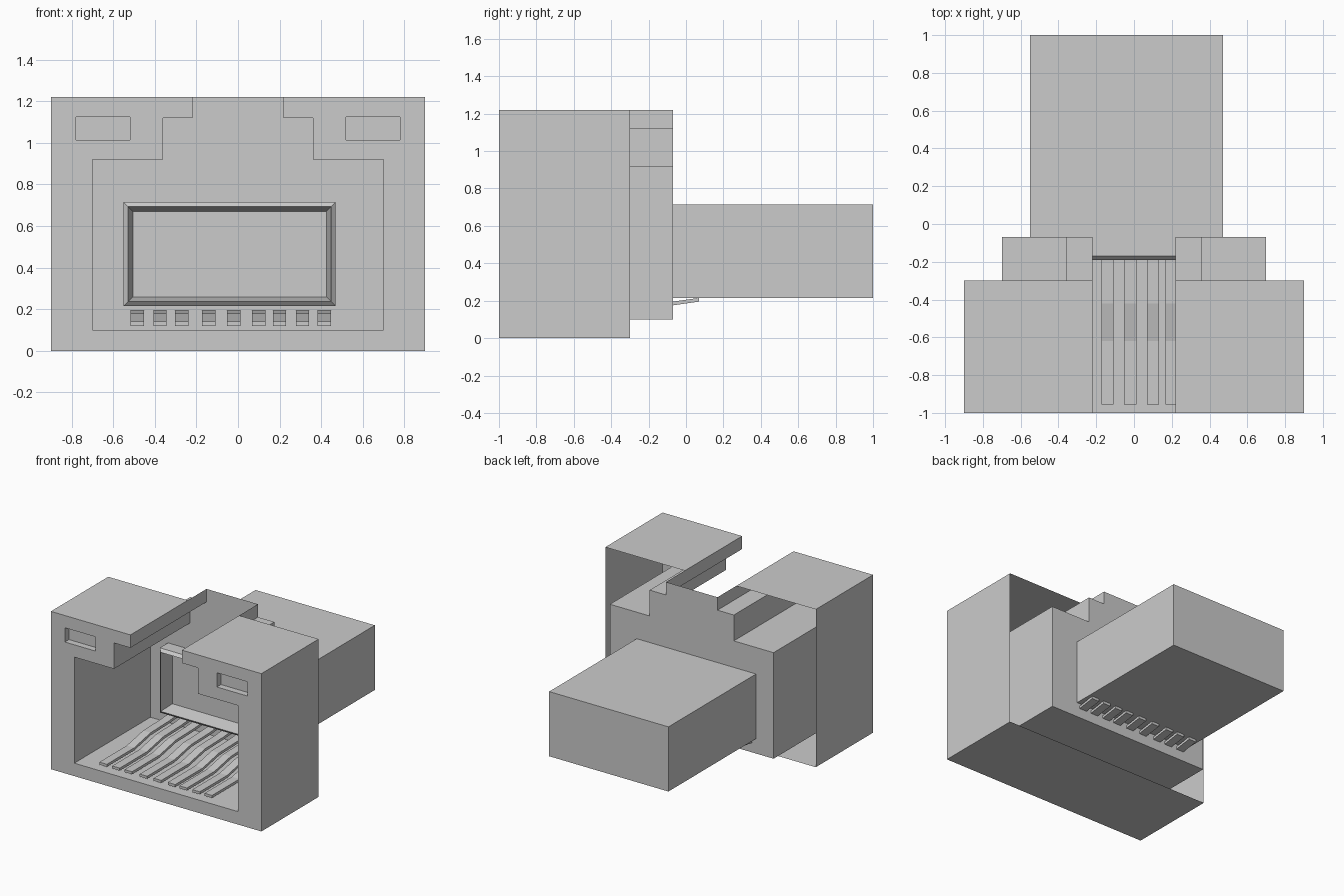
import bpy, bmesh

if "Cube" in bpy.data.objects:
    bpy.data.objects.remove(bpy.data.objects["Cube"])

grey = bpy.data.materials.new("plain_grey")
grey.use_nodes = True
grey.diffuse_color = (0.6, 0.6, 0.6, 1)
grey.node_tree.nodes["Principled BSDF"].inputs["Base Color"].default_value = (0.6, 0.6, 0.6, 1)

FRONT, HOUSING_BACK, SOCKET_BACK, LIP, REAR = -1.0, -0.30, -0.07, -0.18, 1.0
WIDE, TOP = 0.9, 1.22
# Half outline of the socket opening, from the floor up to the open slot
HALF = [(0.70, 0.10), (0.70, 0.92), (0.36, 0.92), (0.36, 1.12), (0.22, 1.12), (0.22, TOP)]
SOCKET = [(-x, z) for x, z in reversed(HALF)] + HALF
WINDOW = (0.52, 0.78, 1.015, 1.125)


def finish(name, bm, recalc=False):
    bmesh.ops.remove_doubles(bm, verts=bm.verts, dist=0.0001)
    if recalc:
        bmesh.ops.recalc_face_normals(bm, faces=bm.faces)
    mesh = bpy.data.meshes.new(name)
    bm.to_mesh(mesh)
    bm.free()
    obj = bpy.data.objects.new(name, mesh)
    bpy.context.collection.objects.link(obj)
    mesh.materials.append(grey)
    return obj


def face(bm, points):
    return bm.faces.new([bm.verts.new(p) for p in points])


def sweep(bm, outline, y0, y1, closed=False):
    """Walls that carry an x-z outline from y0 to y1."""
    pairs = list(zip(outline, outline[1:] + outline[:1]))
    for (xa, za), (xb, zb) in pairs if closed else pairs[:-1]:
        face(bm, [(xa, y0, za), (xb, y0, zb), (xb, y1, zb), (xa, y1, za)])


def rect(x0, x1, z0, z1, inset=0):
    x0, x1, z0, z1 = x0 + inset, x1 - inset, z0 + inset, z1 - inset
    return [(x0, z0), (x1, z0), (x1, z1), (x0, z1)]


# Outer housing: a sheet shell, open at the back and along the top slot
bm = bmesh.new()
sweep(bm, [(-0.22, TOP), (-WIDE, TOP), (-WIDE, 0), (WIDE, 0), (WIDE, TOP), (0.22, TOP)],
      FRONT, HOUSING_BACK)
finish("housing_shell", bm)

# Front panel: grid cells left over around the socket and the light windows
bm = bmesh.new()
half_x = [0.22, 0.36, WINDOW[0], 0.70, WINDOW[1], WIDE]
cut_x = [-x for x in reversed(half_x)] + half_x
cut_z = [0, 0.10, 0.92, WINDOW[2], 1.12, WINDOW[3], TOP]
for x0, x1 in zip(cut_x, cut_x[1:]):
    for z0, z1 in zip(cut_z, cut_z[1:]):
        x, z = abs(x0 + x1) / 2, (z0 + z1) / 2
        reach = 0 if z < 0.10 else 0.70 if z < 0.92 else 0.36 if z < 1.12 else 0.22
        in_window = WINDOW[0] < x < WINDOW[1] and WINDOW[2] < z < WINDOW[3]
        if x > reach and not in_window or z < 0.10:
            face(bm, [(a, FRONT, b) for a, b in rect(x0, x1, z0, z1)])
bmesh.ops.remove_doubles(bm, verts=bm.verts, dist=0.0001)
bmesh.ops.dissolve_limit(bm, angle_limit=0.01, verts=bm.verts, edges=bm.edges)
finish("front_panel", bm)

# Shallow recesses for the two indicator lights
for side, name in ((-1, "right_light_recess"), (1, "left_light_recess")):
    bm = bmesh.new()
    outline = rect(*sorted((side * WINDOW[0], side * WINDOW[1])), *WINDOW[2:])
    sweep(bm, outline, FRONT, FRONT + 0.05, closed=True)
    face(bm, [(x, FRONT + 0.05, z) for x, z in outline])
    finish(name, bm)

# Socket liner: stepped channel with a closed back
bm = bmesh.new()
sweep(bm, SOCKET, FRONT, SOCKET_BACK)
face(bm, [(x, SOCKET_BACK, z) for x, z in SOCKET])
finish("socket_liner", bm)

# Rear block with a bevelled, recessed lip reaching into the socket
bm = bmesh.new()
loops = []
for inset, y in ((0, REAR), (0, LIP + 0.01), (0.022, LIP - 0.01), (0.045, SOCKET_BACK - 0.01)):
    loops.append([bm.verts.new((x, y, z)) for x, z in rect(-0.55, 0.47, 0.215, 0.715, inset)])
for a, b in zip(loops, loops[1:]):
    for i in range(4):
        j = (i + 1) % 4
        bm.faces.new([a[i], a[j], b[j], b[i]])
bm.faces.new(loops[0])
bm.faces.new(loops[-1])
finish("rear_block", bm, recalc=True)

# Nine spring contacts, bent up toward the back
PATH = [(-0.955, 0.12), (-0.62, 0.12), (-0.42, 0.16), (-0.2, 0.165), (-0.07, 0.175), (0.07, 0.195)]
for n, x in enumerate((-0.485, -0.375, -0.27, -0.14, -0.02, 0.10, 0.20, 0.31, 0.415)):
    bm = bmesh.new()
    strip = PATH + [(y, z + 0.02) for y, z in reversed(PATH)]
    base = face(bm, [(x - 0.032, y, z) for y, z in strip])
    out = bmesh.ops.extrude_face_region(bm, geom=[base])
    bmesh.ops.translate(bm, vec=(0.064, 0, 0),
                        verts=[v for v in out["geom"] if isinstance(v, bmesh.types.BMVert)])
    finish(f"contact_{n + 1}", bm, recalc=True)
